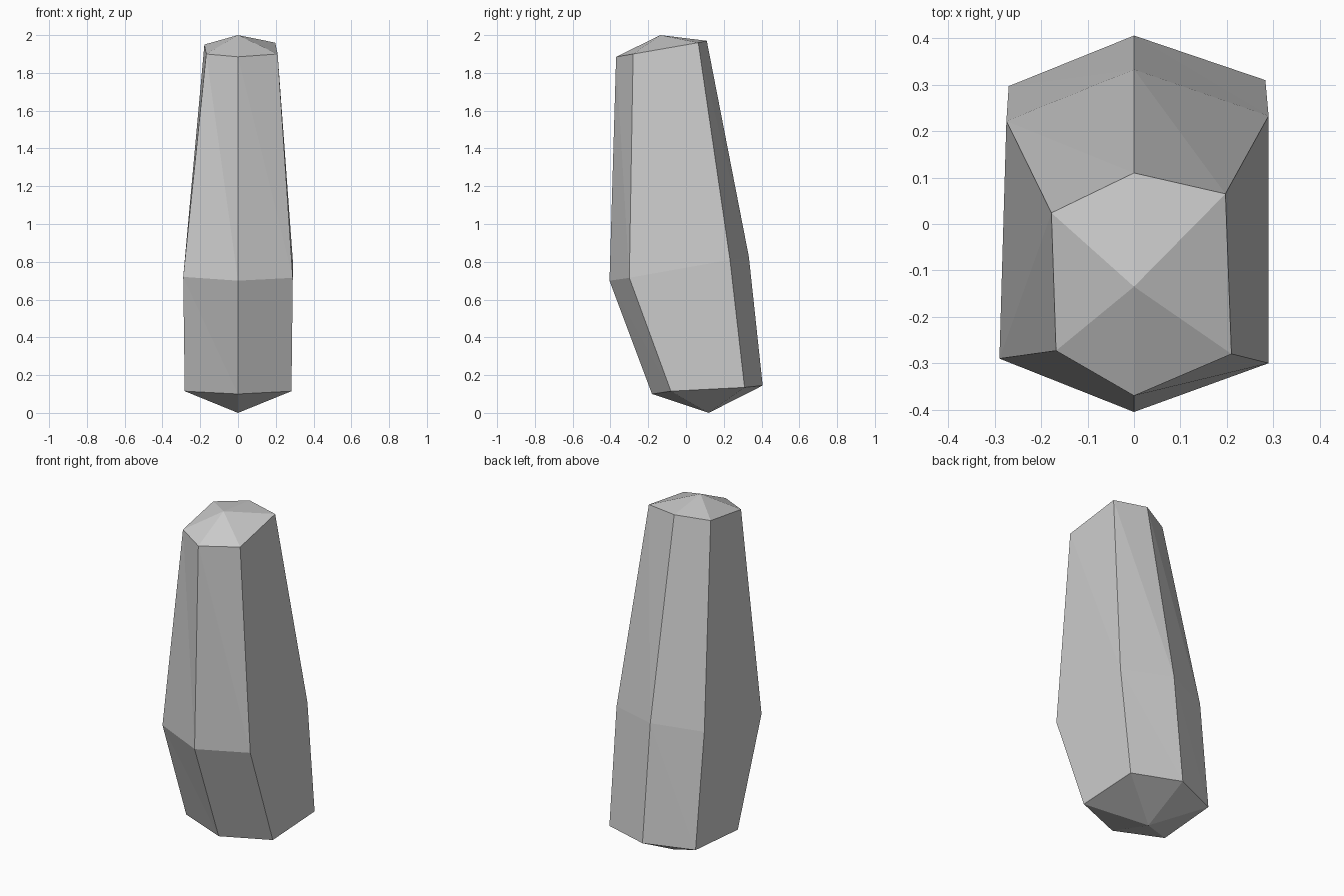
import bpy, bmesh

if "Cube" in bpy.data.objects:
    bpy.data.objects.remove(bpy.data.objects["Cube"])

# Six-sided cross-sections, counter-clockwise from the front corner
bottom_ring = [(0, -.18, .10), (.283, -.08, .115), (.283, .31, .135),
               (0, .406, .145), (-.27, .297, .135), (-.282, -.08, .115)]
middle_ring = [(0, -.405, .70), (.29, -.30, .715), (.29, .233, .81),
               (0, .333, .825), (-.275, .222, .805), (-.29, -.29, .72)]
top_ring = [(0, -.37, 1.885), (.21, -.28, 1.90), (.197, .065, 1.96),
            (0, .11, 1.97), (-.178, .024, 1.95), (-.168, -.273, 1.90)]

bm = bmesh.new()
rings = [[bm.verts.new(p) for p in ring]
         for ring in (bottom_ring, middle_ring, top_ring)]
base_tip = bm.verts.new((0, .12, 0))
top_tip = bm.verts.new((0, -.135, 2))

for i in range(6):
    j = (i + 1) % 6
    # Faceted sides
    for low, high in zip(rings, rings[1:]):
        bm.faces.new((low[i], low[j], high[i]))
        bm.faces.new((low[j], high[j], high[i]))
    # Pointed ends
    bm.faces.new((rings[0][j], rings[0][i], base_tip))
    bm.faces.new((rings[-1][i], rings[-1][j], top_tip))

bmesh.ops.recalc_face_normals(bm, faces=bm.faces)
mesh = bpy.data.meshes.new("standing_stone")
bm.to_mesh(mesh)
bm.free()
bpy.context.collection.objects.link(bpy.data.objects.new("standing_stone", mesh))
